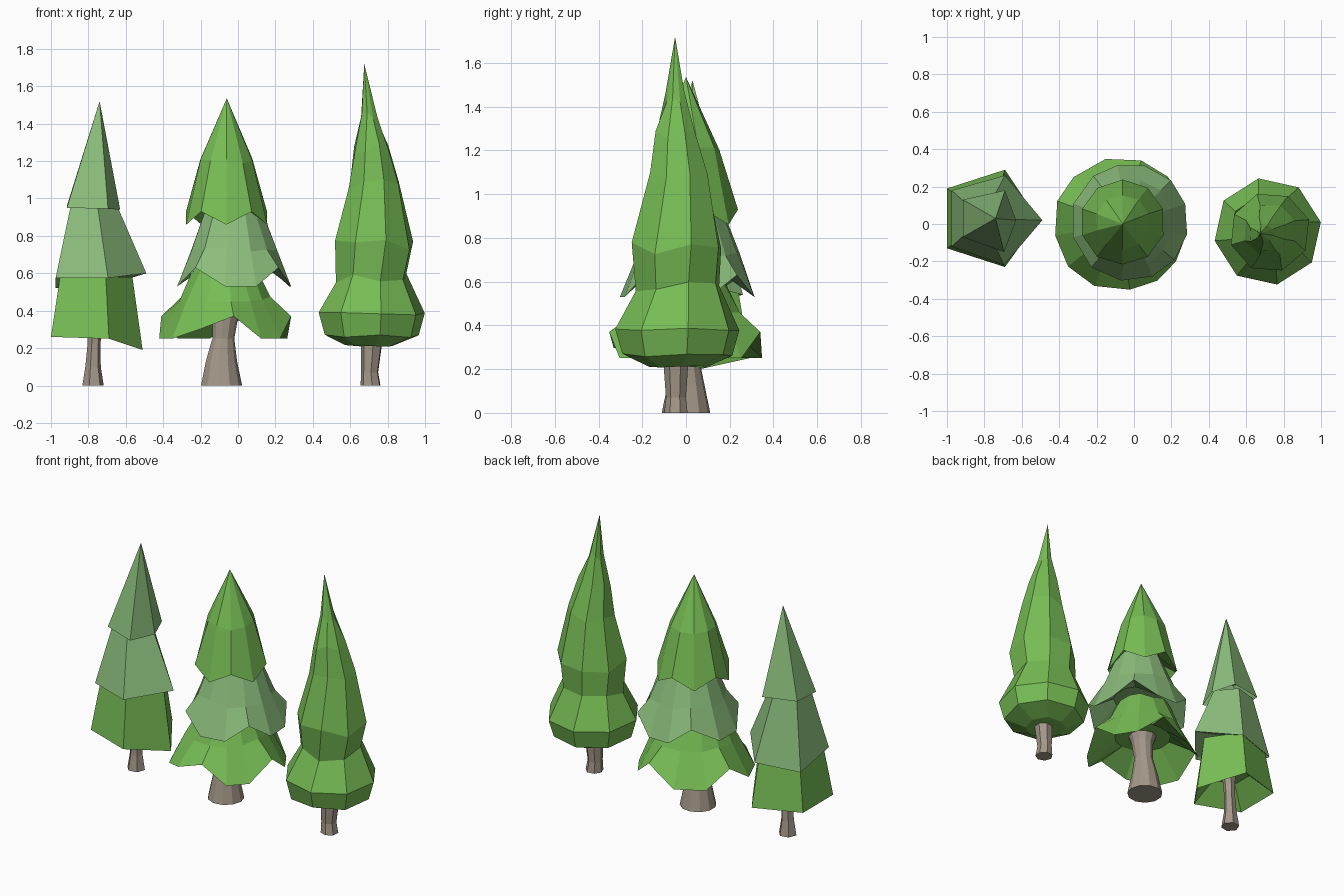
import bpy, bmesh, math, random
from mathutils import Vector

if "Cube" in bpy.data.objects:
    bpy.data.objects.remove(bpy.data.objects["Cube"])
random.seed(4)


def material(name, rgb):
    m = bpy.data.materials.new(name)
    m.use_nodes = True
    m.diffuse_color = (*rgb, 1)
    m.node_tree.nodes["Principled BSDF"].inputs["Base Color"].default_value = (*rgb, 1)
    return m


green = material("leaf green", (0.185, 0.51, 0.09))
sage = material("pale sage green", (0.26, 0.51, 0.2))
bark = material("grey brown bark", (0.37, 0.31, 0.25))


def ring(x, y, z, r, angles, jitter=0, wobble=0, lifts=None):
    """Ring with a corner at each angle, optionally raised corner by corner."""
    pts = []
    for i, deg in enumerate(angles):
        a = math.radians(deg)
        rr = r * (1 + random.uniform(-jitter, jitter))
        up = (lifts[i] if lifts else 0) + random.uniform(-wobble, wobble)
        pts.append(Vector((x + rr * math.cos(a), y + rr * math.sin(a), z + up)))
    return pts


def even(sides, phase=0):
    return [phase + 360 * i / sides for i in range(sides)]


def loft(name, rings, mat, tip=None):
    """Skin a stack of rings, closed below, and by a point or a cap above."""
    bm = bmesh.new()
    rows = [[bm.verts.new(p) for p in r] for r in rings]
    n = len(rows[0])
    for a, b in zip(rows, rows[1:]):
        for i in range(n):
            j = (i + 1) % n
            bm.faces.new((a[i], a[j], b[j], b[i]))
    bm.faces.new(rows[0][::-1])
    if tip:
        t = bm.verts.new(tip)
        for i in range(n):
            bm.faces.new((rows[-1][i], rows[-1][(i + 1) % n], t))
    else:
        bm.faces.new(rows[-1])
    bmesh.ops.recalc_face_normals(bm, faces=bm.faces)
    me = bpy.data.meshes.new(name)
    bm.to_mesh(me)
    bm.free()
    me.materials.append(mat)
    ob = bpy.data.objects.new(name, me)
    bpy.context.collection.objects.link(ob)


def shrink(pts, x, k, z):
    y = 0.03
    return [Vector((x + (p[0] - x) * k, y + (p[1] - y) * k, z)) for p in pts]


# Right-hand side tree: three five-sided skirts
skirts = [
    ("right_tree_lower_skirt", green, -0.77, 0.79, 0.58, None,
     [(-1, 0.19, 0.26), (-1, -0.13, 0.26), (-0.69, -0.23, 0.25), (-0.51, 0.02, 0.19), (-0.69, 0.29, 0.25)]),
    ("right_tree_middle_skirt", sage, -0.81, 0.52, 0.955, None,
     [(-0.975, 0.18, 0.52), (-0.975, -0.12, 0.575), (-0.695, -0.22, 0.575), (-0.49, 0.02, 0.6), (-0.69, 0.26, 0.54)]),
    ("right_tree_top_skirt", sage, -0.78, 0, 0, (-0.74, 0.03, 1.52),
     [(-0.915, 0.13, 0.96), (-0.915, -0.07, 0.95), (-0.695, -0.15, 0.945), (-0.63, 0.02, 0.94), (-0.69, 0.18, 0.95)]),
]
for name, mat, x, k, top, tip, hem in skirts:
    rings = [shrink(hem, x, 0.45, hem[0][2] + 0.12), [Vector(p) for p in hem]]
    if not tip:
        rings.append(shrink(hem, x, k, top))
    loft(name, rings, mat, tip)
loft("right_tree_trunk", [ring(x, 0.03, z, r, even(6, 10)) for x, z, r in
     [(-0.775, 0, 0.058), (-0.775, 0.1, 0.042), (-0.77, 0.22, 0.035), (-0.76, 0.42, 0.045)]], bark)


# Middle tree: three skirts; hem letters are l = lobe corner, m = half raised, n = notch
def lobed_skirt(name, mat, x, y, z, r, angles, hem, lift, upper, tip=None):
    lifts = [{"l": 0, "m": lift * 0.4, "n": lift}[c] for c in hem]
    rings = [ring(x, y, z + lift + 0.04, r * 0.5, angles),
             ring(x, y, z, r, angles, 0.01, 0, lifts)]
    rings += [ring(x, y, uz, ur, angles, 0.03, 0.015) for uz, ur in upper]
    loft(name, rings, mat, tip)


lobed_skirt("middle_tree_lower_skirt", green, -0.072, 0, 0.25, 0.358,
            [-170, -141, -113, -82, -57, -34, -7, 20, 45, 72, 103, 135, 160],
            "llmnllnllnlln", 0.12, [(0.46, 0.25), (0.63, 0.165)])
lobed_skirt("middle_tree_middle_skirt", sage, -0.025, 0.01, 0.53, 0.313,
            [-165, -130, -98, -67, -40, -12, 18, 45, 75, 102, 128, 162],
            "lnllnllnllnl", 0.1, [(0.73, 0.235), (0.95, 0.15)])
lobed_skirt("middle_tree_top_skirt", green, -0.062, 0.01, 0.86, 0.228,
            even(10, -90), "ln" * 5, 0.07, [(1.2, 0.145)], (-0.06, 0.0, 1.535))
loft("middle_tree_trunk", [ring(x, 0, z, r, even(11)) for x, z, r in
     [(-0.09, 0, 0.112), (-0.09, 0.13, 0.085), (-0.08, 0.25, 0.06), (-0.07, 0.36, 0.07), (-0.07, 0.44, 0.1)]], bark)

# Left-hand side tree: one tall eight-sided crown with a swollen foot
crown = [(0.7, -0.04, 0.21, 0.13), (0.715, -0.04, 0.265, 0.255), (0.715, -0.04, 0.385, 0.288),
         (0.712, -0.035, 0.57, 0.195), (0.725, -0.045, 0.75, 0.22), (0.728, -0.035, 1.07, 0.143),
         (0.712, -0.05, 1.26, 0.1), (0.702, -0.05, 1.44, 0.045)]
rings = []
for i, (x, y, z, r) in enumerate(crown):
    upper = i > 2
    rings.append(ring(x, y, z, r, even(8, 10 + 4 * max(0, i - 2)), 0.035 * upper, 0.03 if upper else 0.008))
loft("left_tree_crown", rings, green, (0.675, -0.05, 1.72))
loft("left_tree_trunk", [ring(x, -0.045, z, r, even(7, 20)) for x, z, r in
     [(0.71, 0, 0.055), (0.705, 0.07, 0.047), (0.715, 0.22, 0.058), (0.715, 0.28, 0.06)]], bark)
